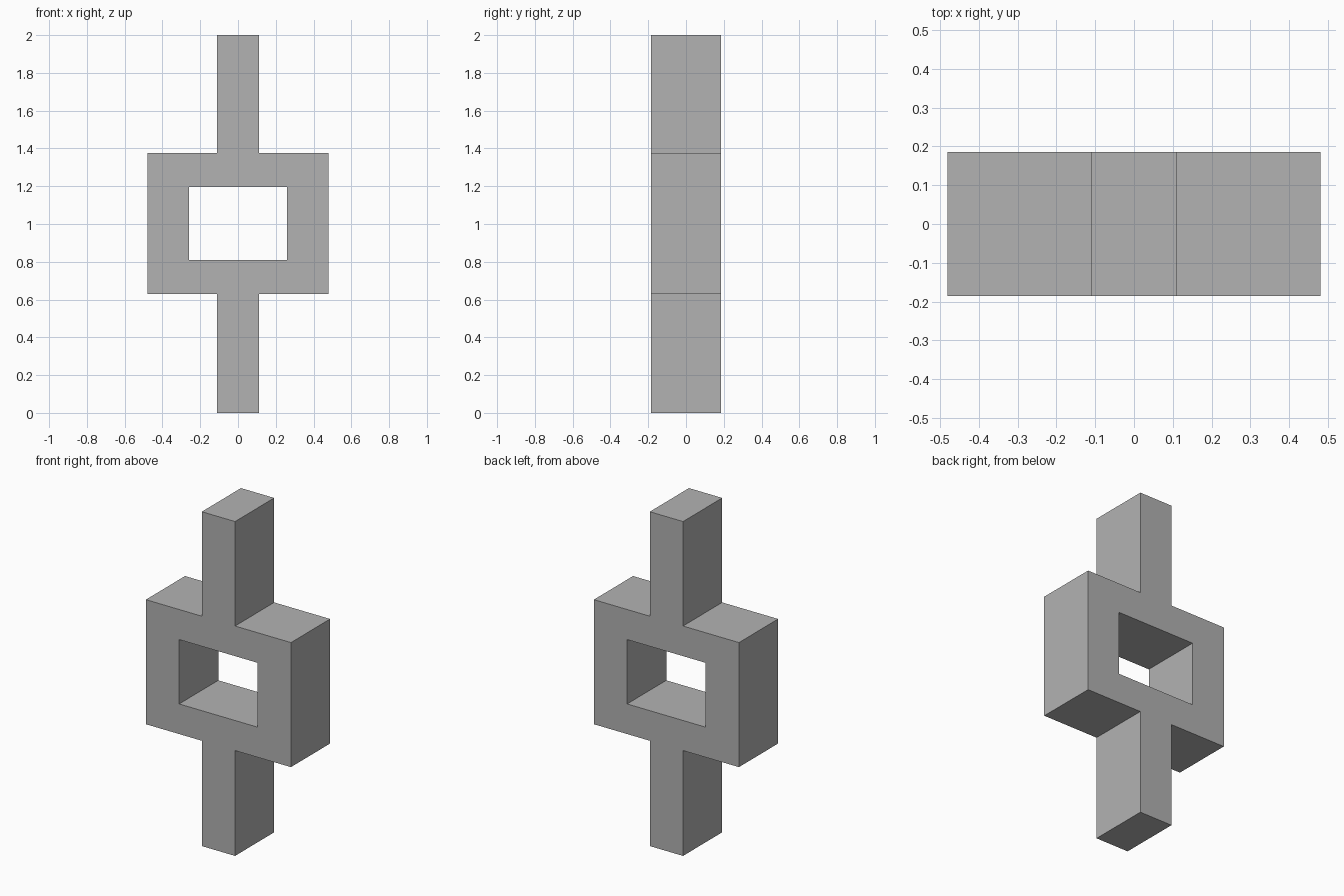
import bpy
import bmesh

cube = bpy.data.objects.get("Cube")
if cube:
    bpy.data.objects.remove(cube, do_unlink=True)

# Main dimensions
POST, HOLE, BODY = 0.11, 0.26, 0.48
DEPTH = 0.37
xs = [-BODY, -HOLE, -POST, POST, HOLE, BODY]
zs = [0, 0.63, 0.81, 1.195, 1.375, 2]

# Single plain grey material
grey = bpy.data.materials.new("plain grey")
grey.use_nodes = True
colour = (0.448, 0.448, 0.448, 1)
grey.diffuse_color = colour
grey.node_tree.nodes["Principled BSDF"].inputs["Base Color"].default_value = colour


def is_solid(x, z):
    """Posts above and below, and a square frame around the window."""
    in_post = abs(x) < POST
    in_body = zs[1] < z < zs[4]
    in_window = abs(x) < HOLE and zs[2] < z < zs[3]
    return (in_post or in_body) and not in_window


# Front profile as a sheet of quads
bm = bmesh.new()
grid = [[bm.verts.new((x, 0, z)) for x in xs] for z in zs]
for j in range(len(zs) - 1):
    for i in range(len(xs) - 1):
        if is_solid((xs[i] + xs[i + 1]) / 2, (zs[j] + zs[j + 1]) / 2):
            bm.faces.new((grid[j][i], grid[j][i + 1],
                          grid[j + 1][i + 1], grid[j + 1][i]))
bmesh.ops.delete(bm, geom=[v for v in bm.verts if not v.link_faces], context="VERTS")

mesh = bpy.data.meshes.new("frame_with_posts")
bm.to_mesh(mesh)
bm.free()
mesh.materials.append(grey)
frame = bpy.data.objects.new("frame_with_posts", mesh)
bpy.context.collection.objects.link(frame)

# Even thickness to the front and the back
solid = frame.modifiers.new("thickness", "SOLIDIFY")
solid.thickness = DEPTH
solid.offset = 0
